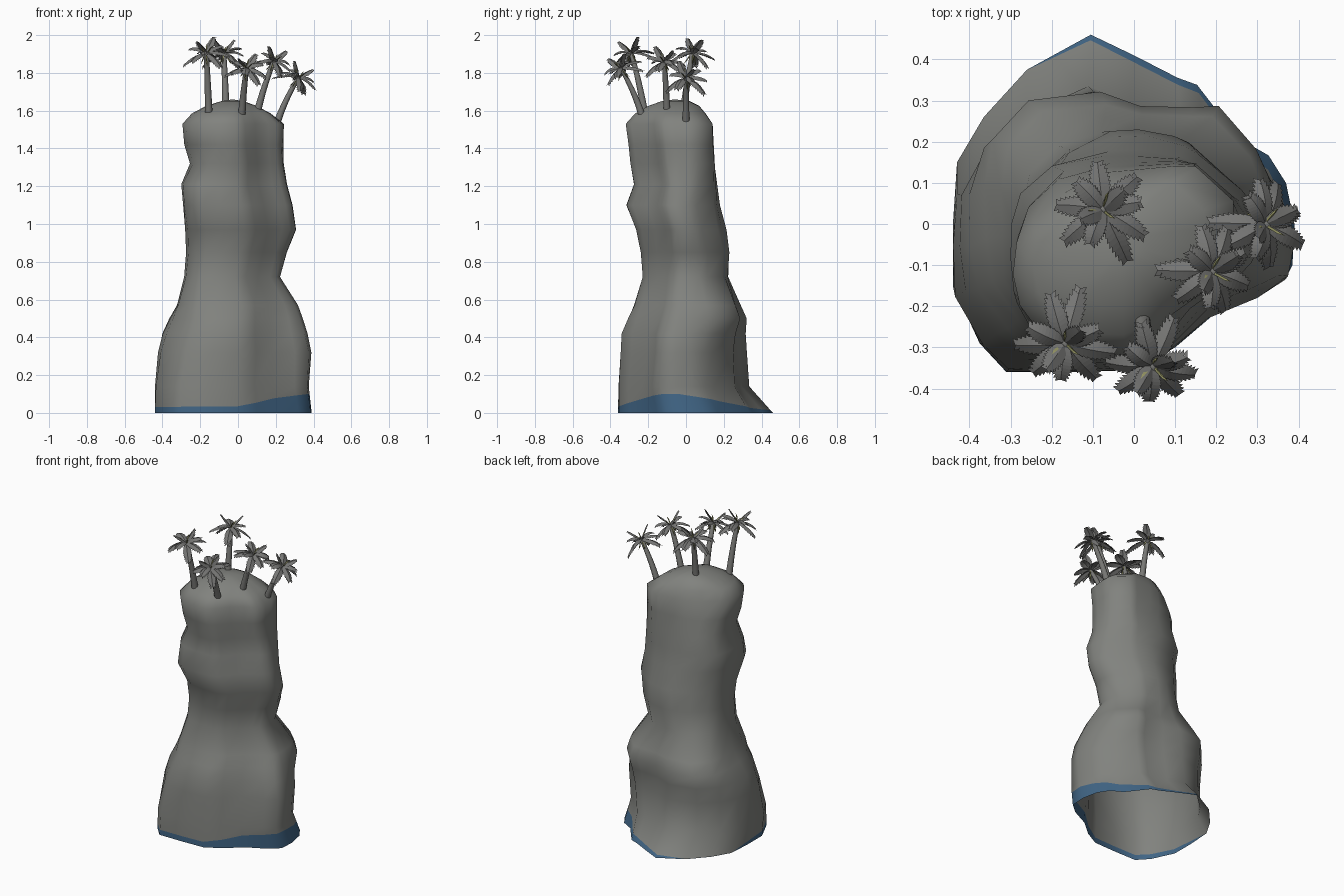
import bpy, bmesh, math, random
from mathutils import Vector

if "Cube" in bpy.data.objects:
    bpy.data.objects.remove(bpy.data.objects["Cube"])

random.seed(4)


def material(name, rgb):
    m = bpy.data.materials.new(name)
    m.diffuse_color = (*rgb, 1)
    m.use_nodes = True
    m.node_tree.nodes["Principled BSDF"].inputs["Base Color"].default_value = m.diffuse_color
    return m


ROCK = material("rock grey", (0.22, 0.225, 0.21))
WATER = material("waterline blue", (0.052, 0.13, 0.235))
BARK = material("bark grey", (0.19, 0.19, 0.18))
LEAF = material("leaf grey", (0.18, 0.18, 0.175))
SHOOT = material("shoot olive", (0.33, 0.33, 0.14))


def finish(bm, name, mats, angle=None):
    me = bpy.data.meshes.new(name)
    bm.to_mesh(me)
    bm.free()
    ob = bpy.data.objects.new(name, me)
    bpy.context.collection.objects.link(ob)
    for m in mats:
        me.materials.append(m)
    if angle:
        bpy.ops.object.select_all(action='DESELECT')
        ob.select_set(True)
        bpy.context.view_layer.objects.active = ob
        bpy.ops.object.shade_smooth_by_angle(angle=math.radians(angle))
    return ob


def loft(bm, rings, tip=None):
    """Skin closed rings of points, optionally closing the last to a tip."""
    vs = [[bm.verts.new(p) for p in r] for r in rings]
    n = len(vs[0])
    rows = []
    for a, b in zip(vs, vs[1:]):
        rows.append([bm.faces.new((a[i], a[(i + 1) % n], b[(i + 1) % n], b[i])) for i in range(n)])
    if tip is not None:
        t = bm.verts.new(tip)
        for i in range(n):
            bm.faces.new((vs[-1][i], vs[-1][(i + 1) % n], t))
    return rows


# --- Rock pillar: foot outline, blending upward into rounded sections ---
foot = [(.39, 0), (.37, .1), (.33, .17), (.26, .215), (.16, .345), (.11, .36), (0, .41),
        (-.105, .46), (-.26, .375), (-.365, .26), (-.43, .15), (-.44, 0), (-.44, -.15),
        (-.375, -.29), (-.31, -.36), (-.15, -.36), (0, -.355), (.1, -.3), (.2, -.215),
        (.32, -.155), (.385, -.1)]
# height, x min, x max, y min, y max
levels = [(0, -.44, .39, -.36, .46), (.14, -.44, .375, -.36, .335), (.32, -.425, .39, -.35, .32),
          (.42, -.40, .37, -.345, .31), (.5, -.36, .345, -.31, .315), (.57, -.32, .32, -.275, .285),
          (.72, -.285, .225, -.23, .225), (.85, -.275, .26, -.24, .23), (.97, -.28, .31, -.265, .215),
          (1.1, -.29, .29, -.315, .18), (1.21, -.30, .26, -.275, .165), (1.32, -.255, .24, -.295, .15),
          (1.42, -.285, .235, -.305, .14), (1.53, -.295, .235, -.32, .13), (1.585, -.245, .17, -.27, .1),
          (1.625, -.17, .1, -.2, .07), (1.65, -.09, .03, -.13, .02)]
# bulge (hundredths) per level toward back right, back left, front left, front right
bulges = [(-1, 0, 0, 0), (3, 0, -1, -1), (3.5, 2, -3, -3), (6.5, 5, -4, -3.5), (7, 6, -2, -3.5),
          (5, 5, 1, -4), (0, 0, 1, -4), (-1, -2, 1, -5), (-3, -1, 1, -7), (-1, 0, 2.5, -7.5),
          (1, 1, 2, -7.5), (3, 1.5, 0, -7), (4, 0, 0, -7), (5, -3, 0, -7), (3, -2, 0, -4),
          (1, 0, 0, -2), (0, 0, 0, 0)]


def section(level, bulge):
    z, x0, x1, y0, y1 = level
    w = min(1, max(0, (.78 - z) / .36))
    pts = []
    for x, y in foot:
        u, v = (x + .025) / .415, (y - .05) / .41
        a = math.atan2(v, u)
        k = (abs(math.cos(a)) ** 2.4 + abs(math.sin(a)) ** 2.4) ** (-1 / 2.4)
        u = w * u + (1 - w) * k * math.cos(a)
        v = w * v + (1 - w) * k * math.sin(a)
        q = int((a % math.tau) / (math.pi / 2)) % 4
        d = math.pi / 4 + q * math.pi / 2
        push = bulge[q] * .012 * math.sin(2 * a) ** 2
        pts.append(Vector(((x0 + x1) / 2 + u * (x1 - x0) / 2 + push * math.cos(d),
                           (y0 + y1) / 2 + v * (y1 - y0) / 2 + push * math.sin(d), z)))
    return pts


def waterline(x, y):
    """Height of the blue band, tallest on the right and absent back left."""
    marks = [(0, .1), (30, .07), (50, .05), (75, .025), (103, .015), (115, .001), (165, .001),
             (180, .02), (190, .03), (270, .035), (310, .075), (345, .1), (360, .1)]
    a = math.degrees(math.atan2(y, x)) % 360
    for (a0, h0), (a1, h1) in zip(marks, marks[1:]):
        if a0 <= a <= a1:
            return h0 + (h1 - h0) * (a - a0) / (a1 - a0)


rings = [section(l, b) for l, b in zip(levels, bulges)]
band = [p.lerp(q, waterline(p.x, p.y) / .14) for p, q in zip(rings[0], rings[1])]
rings.insert(1, band)
bm = bmesh.new()
rows = loft(bm, rings, (-.03, -.06, 1.66))
for f in rows[0]:
    f.material_index = 1
finish(bm, "rock_pillar", [ROCK, WATER], 70)


# --- Palms ---
def trunk(name, base, crown):
    # Leans gently, steepening toward the crown
    ctrl = Vector((base.x + (crown.x - base.x) * .35, base.y + (crown.y - base.y) * .35,
                   (base.z + crown.z) / 2))
    rings = []
    for i in range(8):
        t = i / 7
        c = base * (1 - t) ** 2 + ctrl * 2 * t * (1 - t) + crown * t * t
        r = .02 - .007 * t
        rings.append([c + Vector((r * math.cos(a), r * math.sin(a), 0))
                      for a in (math.tau * j / 10 for j in range(10))])
    bm = bmesh.new()
    loft(bm, rings, crown + Vector((0, 0, .008)))
    finish(bm, name, [BARK], 50)
    return (crown - ctrl).normalized()


def frond(bm, rot, crown, az, elev, length, droop):
    """Arching spine with a row of toothed leaflets folded down on each side."""
    n = 11
    out = Vector((math.cos(az), math.sin(az), 0))
    side = Vector((-out.y, out.x, 0))
    up = Vector((0, 0, 1))

    def spine(t):
        return out * (length * t * math.cos(elev)) + up * length * (t * math.sin(elev) - droop * t * t)

    for s in (1, -1):
        for i in range(n):
            t0, t1 = i / n, (i + 1) / n
            w = .027 * math.sin(math.pi * (.06 + .78 * t1)) ** .8
            p, q = spine(t0), spine(t1)
            fwd = (q - p).normalized()
            drop = side * s - up * .5
            pts = [p, q, q + drop * w + fwd * .006, p + drop * w * .78 + fwd * .004]
            vs = [bm.verts.new(crown + rot @ v) for v in pts]
            bm.faces.new(vs if s < 0 else vs[::-1])


def palm(k, base, crown, length):
    base, crown = Vector(base), Vector(crown)
    lean = trunk(f"palm_trunk_{k}", base, crown)
    rot = Vector((0, 0, 1)).rotation_difference((lean + Vector((0, 0, .3))).normalized()).to_matrix()
    bm = bmesh.new()
    turn = random.uniform(0, 1)
    for i in range(9):
        frond(bm, rot, crown, turn + math.tau * i / 9 + random.uniform(-.1, .1),
              math.radians((40, 2, 20)[i % 3]), length * random.uniform(.92, 1.05),
              random.uniform(.4, .6))
    for i in range(2):
        frond(bm, rot, crown, turn + .35 + math.pi * i, math.radians(55), length * .9, .15)
    finish(bm, f"palm_fronds_{k}", [LEAF])
    # Slim shoots: upright at the heart of the crown, and drooping below it
    bm = bmesh.new()
    for i in range(6):
        a = turn + math.tau * i / 6
        d = Vector((math.cos(a), math.sin(a), 0))
        rise = .03 if i % 2 else -.045
        ring = [crown + Vector((.004 * math.cos(b), .004 * math.sin(b), 0)) + d * .006
                for b in (0, math.tau / 3, 2 * math.tau / 3)]
        ring2 = [p + rot @ (d * .022 + Vector((0, 0, rise))) for p in ring]
        loft(bm, [ring, ring2], ring2[0] + rot @ (d * .012 + Vector((0, 0, rise * .4))))
    finish(bm, f"palm_shoots_{k}", [SHOOT])


palms = [((-.065, -.01, 1.62), (-.075, .035, 1.905), .125),
         ((-.155, -.22, 1.59), (-.168, -.29, 1.905), .125),
         ((.02, -.235, 1.58), (.045, -.345, 1.825), .115),
         ((.1, -.1, 1.58), (.19, -.115, 1.86), .12),
         ((.205, 0, 1.53), (.32, 0, 1.775), .12)]
for k, p in enumerate(palms, 1):
    palm(k, *p)
